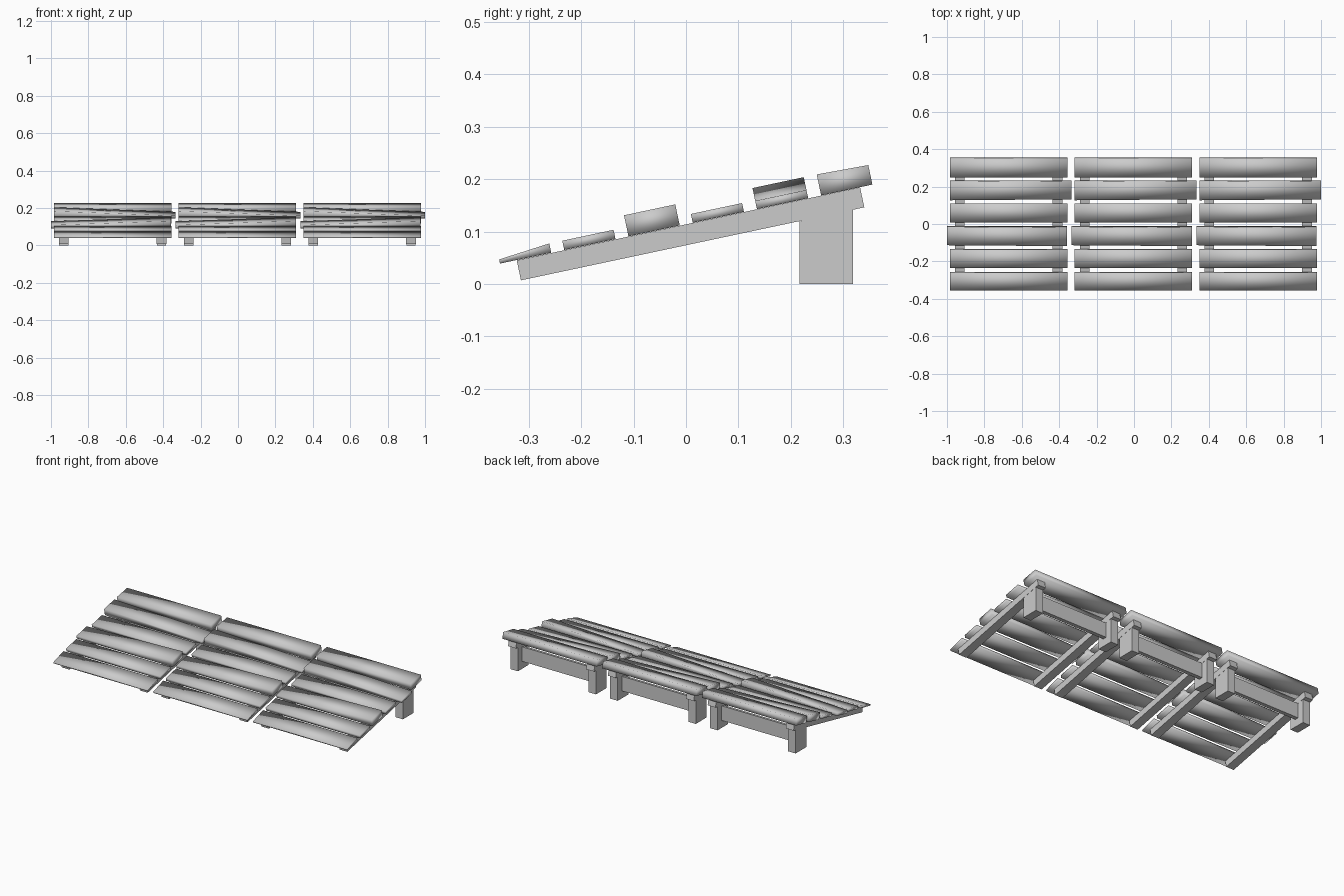
import bpy, math

if "Cube" in bpy.data.objects:
    bpy.data.objects.remove(bpy.data.objects["Cube"])

SLOPE = math.radians(12)
D = (math.cos(SLOPE), math.sin(SLOPE))      # direction up the ramp (y, z)
N = (-math.sin(SLOPE), math.cos(SLOPE))     # normal to the ramp (y, z)


def loft(name, x0, prof0, x1, prof1, smooth=False):
    """Solid between two four-point yz profiles at x0 and x1."""
    verts = [(x0, y, z) for y, z in prof0] + [(x1, y, z) for y, z in prof1]
    faces = [(3, 2, 1, 0), (4, 5, 6, 7)]
    faces += [(i, (i + 1) % 4, (i + 1) % 4 + 4, i + 4) for i in range(4)]
    mesh = bpy.data.meshes.new(name)
    mesh.from_pydata(verts, [], faces)
    for p in mesh.polygons:
        p.use_smooth = smooth
    mesh.validate()
    obj = bpy.data.objects.new(name, mesh)
    bpy.context.collection.objects.link(obj)
    return obj


def sloped(y, z, length, front_t, back_t):
    """Profile lying along the ramp, starting at its lower front corner."""
    by, bz = y + D[0] * length, z + D[1] * length
    return [(y, z), (by, bz),
            (by + N[0] * back_t, bz + N[1] * back_t),
            (y + N[0] * front_t, z + N[1] * front_t)]


# plank: left x, right x, (front, back) thickness at the left, then at the right
PLANKS = [
    (-0.314, 0.314, (0.008, 0.018), (0.008, 0.018)),
    (-0.314, 0.314, (0.018, 0.018), (0.018, 0.018)),
    (-0.330, 0.312, (0.018, 0.018), (0.041, 0.041)),
    (-0.314, 0.314, (0.017, 0.017), (0.017, 0.017)),
    (-0.314, 0.336, (0.041, 0.041), (0.016, 0.016)),
    (-0.314, 0.314, (0.041, 0.038), (0.041, 0.038)),
]

for u, cx in enumerate((-0.67, -0.003, 0.664), 1):
    # planks across the ramp
    for i, (xl, xr, tl, tr) in enumerate(PLANKS):
        y = -0.355 + 0.1226 * i
        z = 0.039 + 0.0260 * i
        loft(f"plank_{u}_{i + 1}", cx + xl, sloped(y, z, 0.1, *tl),
             cx + xr, sloped(y, z, 0.1, *tr), smooth=True)
    for side, sx in (("left", -0.261), ("right", 0.261)):
        # sloping rail under the planks
        prof = sloped(-0.315, 0.007, 0.67, 0.039, 0.039)
        loft(f"rail_{u}_{side}", cx + sx - 0.026, prof, cx + sx + 0.026, prof)
        # rear leg with its top cut to the slope
        leg = [(0.217, 0.0), (0.319, 0.0), (0.319, 0.142), (0.217, 0.12)]
        loft(f"leg_{u}_{side}", cx + sx - 0.025, leg, cx + sx + 0.025, leg)
    # board joining the two legs
    board = [(0.256, 0.045), (0.28, 0.045), (0.28, 0.133), (0.256, 0.128)]
    loft(f"cross_board_{u}", cx - 0.24, board, cx + 0.24, board)
